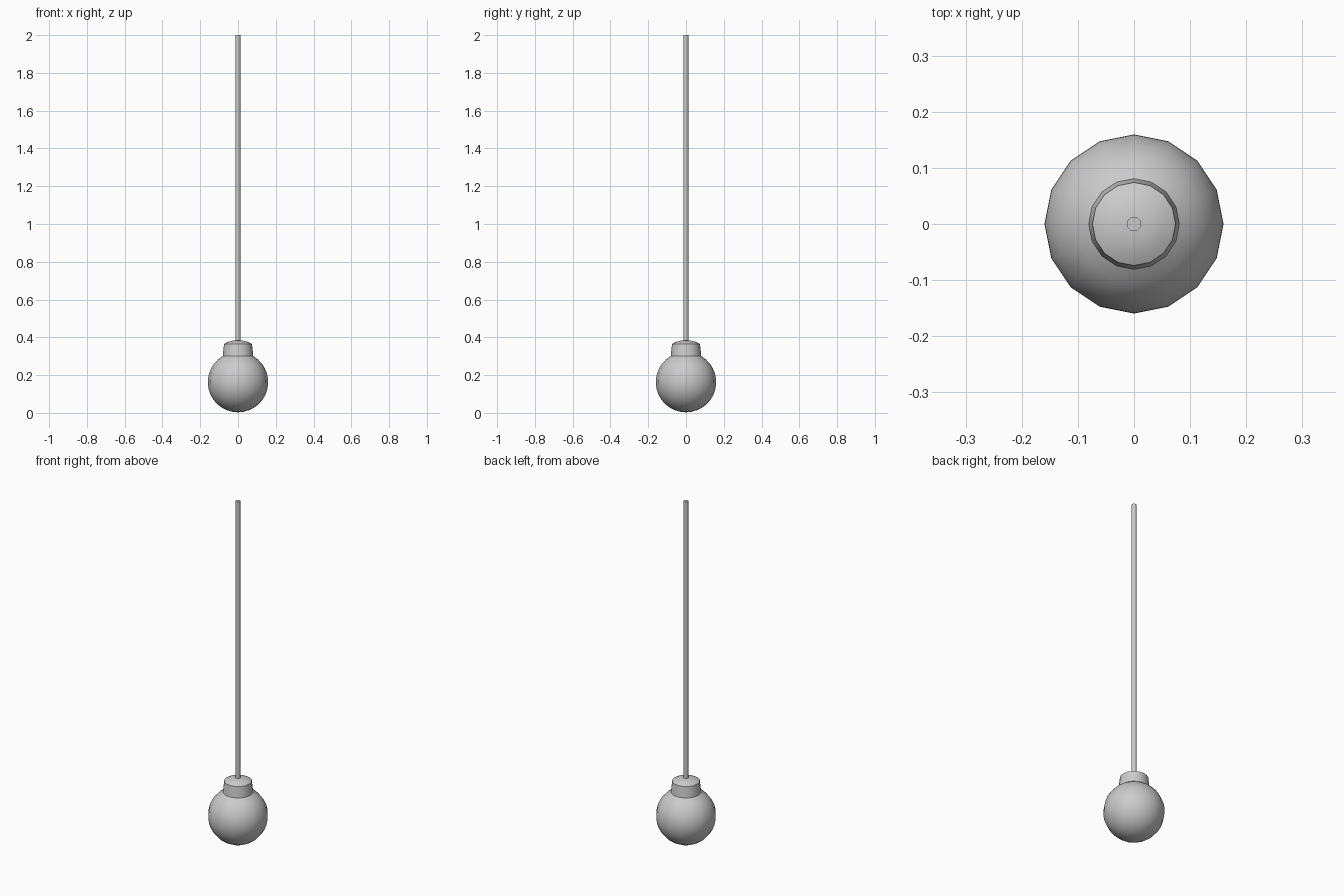
import bpy, bmesh
from math import sin, cos, pi, radians

if "Cube" in bpy.data.objects:
    bpy.data.objects.remove(bpy.data.objects["Cube"])


def lathe(name, profile, sides):
    """Revolve (radius, z) points around the z axis."""
    bm = bmesh.new()
    verts = [bm.verts.new((r, 0, z)) for r, z in profile]
    edges = [bm.edges.new(pair) for pair in zip(verts, verts[1:])]
    bmesh.ops.spin(bm, geom=verts + edges, cent=(0, 0, 0), axis=(0, 0, 1),
                   angle=2 * pi, steps=sides, use_duplicate=False)
    bmesh.ops.remove_doubles(bm, verts=bm.verts, dist=1e-4)
    bmesh.ops.recalc_face_normals(bm, faces=bm.faces)
    mesh = bpy.data.meshes.new(name)
    bm.to_mesh(mesh)
    bm.free()
    obj = bpy.data.objects.new(name, mesh)
    bpy.context.collection.objects.link(obj)
    bpy.ops.object.select_all(action='DESELECT')
    obj.select_set(True)
    bpy.context.view_layer.objects.active = obj
    bpy.ops.object.shade_smooth_by_angle(angle=radians(35))
    return obj


# Glass globe, open at the top where the cap sits
R, CZ, RINGS = 0.16, 0.163, 14
globe = [(R * sin(a), CZ - R * cos(a) if i else 0.003)
         for i, a in ((i, radians(150) * i / RINGS) for i in range(RINGS + 1))]
lathe("globe", globe, 16)

# Tapered cap with a shallow domed top
lathe("cap", [(0.081, 0.30), (0.074, 0.365), (0.055, 0.375),
              (0.03, 0.382), (0, 0.384)], 16)

# Hanging cord
lathe("cord", [(0, 0.38), (0.013, 0.38), (0.013, 2.0), (0, 2.0)], 12)
